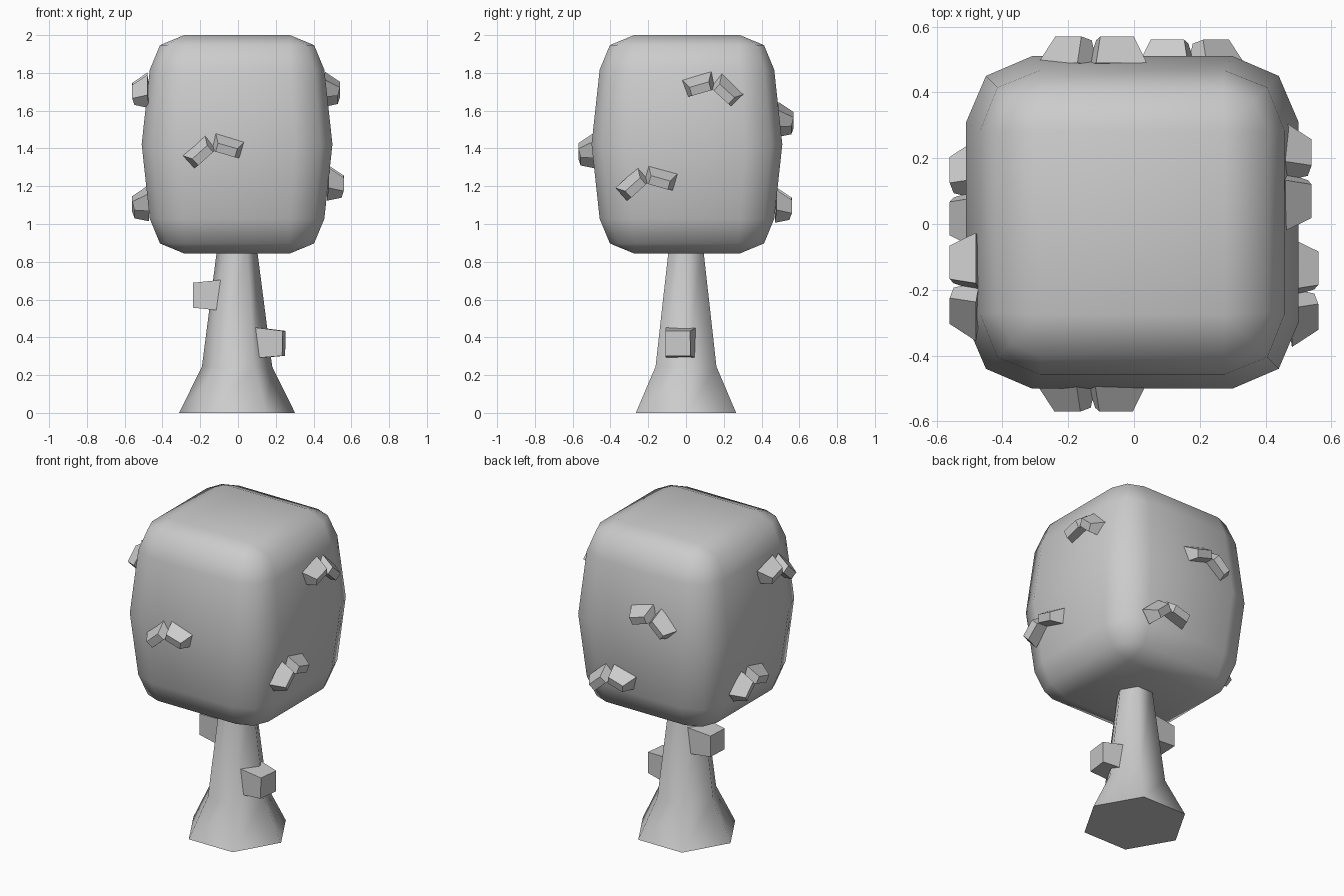
import bpy, bmesh, math
from mathutils import Matrix, Vector

if "Cube" in bpy.data.objects:
    bpy.data.objects.remove(bpy.data.objects["Cube"])


def finish(name, bm, smooth=None):
    bmesh.ops.remove_doubles(bm, verts=bm.verts[:], dist=1e-4)
    bmesh.ops.recalc_face_normals(bm, faces=bm.faces[:])
    mesh = bpy.data.meshes.new(name)
    bm.to_mesh(mesh)
    bm.free()
    ob = bpy.data.objects.new(name, mesh)
    bpy.context.collection.objects.link(ob)
    if smooth:
        bpy.ops.object.select_all(action='DESELECT')
        ob.select_set(True)
        bpy.context.view_layer.objects.active = ob
        bpy.ops.object.shade_smooth_by_angle(angle=math.radians(smooth))
    return ob


def loft(bm, rings):
    """Skin a list of equal-length rings and cap both ends."""
    loops = [[bm.verts.new(p) for p in ring] for ring in rings]
    n = len(loops[0])
    for a, b in zip(loops, loops[1:]):
        for i in range(n):
            j = (i + 1) % n
            bm.faces.new((a[i], a[j], b[j], b[i]))
    bm.faces.new(loops[0])
    bm.faces.new(loops[-1])


# Trunk: hexagonal, flared foot
bm = bmesh.new()
loft(bm, [[(r * math.cos(k * math.pi / 3) - 0.005, r * math.sin(k * math.pi / 3), z)
           for k in range(6)] for r, z in ((0.307, 0), (0.186, 0.245), (0.103, 0.89))])
finish("trunk", bm, 65)


# Canopy: bulging rounded box; ring = (flat half width, half extent, corner, z)
def rounded_square(flat, ext, corner, z):
    pts = []
    for k in range(4):
        rot = Matrix.Rotation(k * math.pi / 2, 3, 'Z')
        pts += [rot @ Vector(p) + Vector((-0.005, 0.005, 0)) for p in
                ((ext, -flat, z), (ext, flat, z), (corner, corner, z))]
    return pts


half = [(0.28, 0.28, 0.28, 0.578), (0.275, 0.408, 0.37, 0.525),
        (0.28, 0.462, 0.41, 0.395)]
mid = 1.422
rings = [rounded_square(f, e, c, mid - h) for f, e, c, h in half]
rings.append(rounded_square(0.305, 0.505, 0.445, mid))
rings += [rounded_square(f, e, c, mid + h) for f, e, c, h in reversed(half)]
bm = bmesh.new()
loft(bm, rings)
finish("canopy", bm, 80)


# Branch stubs: tapered square blocks
def stub(name, inner, outer, r_in, r_out):
    bm = bmesh.new()
    inner, outer = Vector(inner), Vector(outer)
    d = (outer - inner).normalized()
    side = d.cross(Vector((0, 0, 1))).normalized()
    up = side.cross(d)
    loft(bm, [[c + side * r * a + up * r * b for a, b in
               ((-1, -1), (1, -1), (1, 1), (-1, 1))]
              for c, r in ((inner, r_in), (outer, r_out))])
    finish(name, bm)


stub("right_stub", (0.05, -0.02, 0.372), (0.243, -0.043, 0.368), 0.086, 0.066)
stub("left_stub", (-0.04, 0.01, 0.623), (-0.235, 0.02, 0.623), 0.086, 0.066)


# Leaf tufts: two drooping tapered slabs; turn gives the side of the canopy
def leaf(bm, u, z, roll, depth, turn):
    m = (Matrix.Rotation(turn, 4, 'Z') @ Matrix.Translation((u, -depth, z))
         @ Matrix.Rotation(-roll, 4, 'Y'))
    back = [(-0.08, 0.08, 0.05), (0.08, 0.08, 0.05),
            (0.08, 0.09, -0.042), (-0.08, 0.09, -0.042)]
    front = [(-0.053, 0, 0.002), (0.053, 0, 0.002),
             (0.053, 0.012, -0.045), (-0.053, 0.012, -0.045)]
    loft(bm, [[m @ Vector(p) for p in ring] for ring in (back, front)])


def tuft(name, side, u, z, depth, flip=1):
    bm = bmesh.new()
    turn = side * math.pi / 2
    leaf(bm, u - 0.073 * flip, z - 0.016, math.radians(42) * flip, depth, turn)
    leaf(bm, u + 0.073 * flip, z + 0.016, math.radians(-16) * flip, depth, turn)
    finish(name, bm)


tuft("front_leaves", 0, -0.128, 1.395, 0.57)
tuft("right_lower_leaves", 1, -0.208, 1.224, 0.56)
tuft("right_upper_leaves", 1, 0.143, 1.72, 0.54, -1)
tuft("back_upper_leaves", 2, 0.125, 1.56, 0.57, -1)
tuft("back_lower_leaves", 2, -0.175, 1.107, 0.56)
tuft("left_upper_leaves", 3, 0.19, 1.715, 0.56, -1)
tuft("left_lower_leaves", 3, -0.09, 1.115, 0.56)
